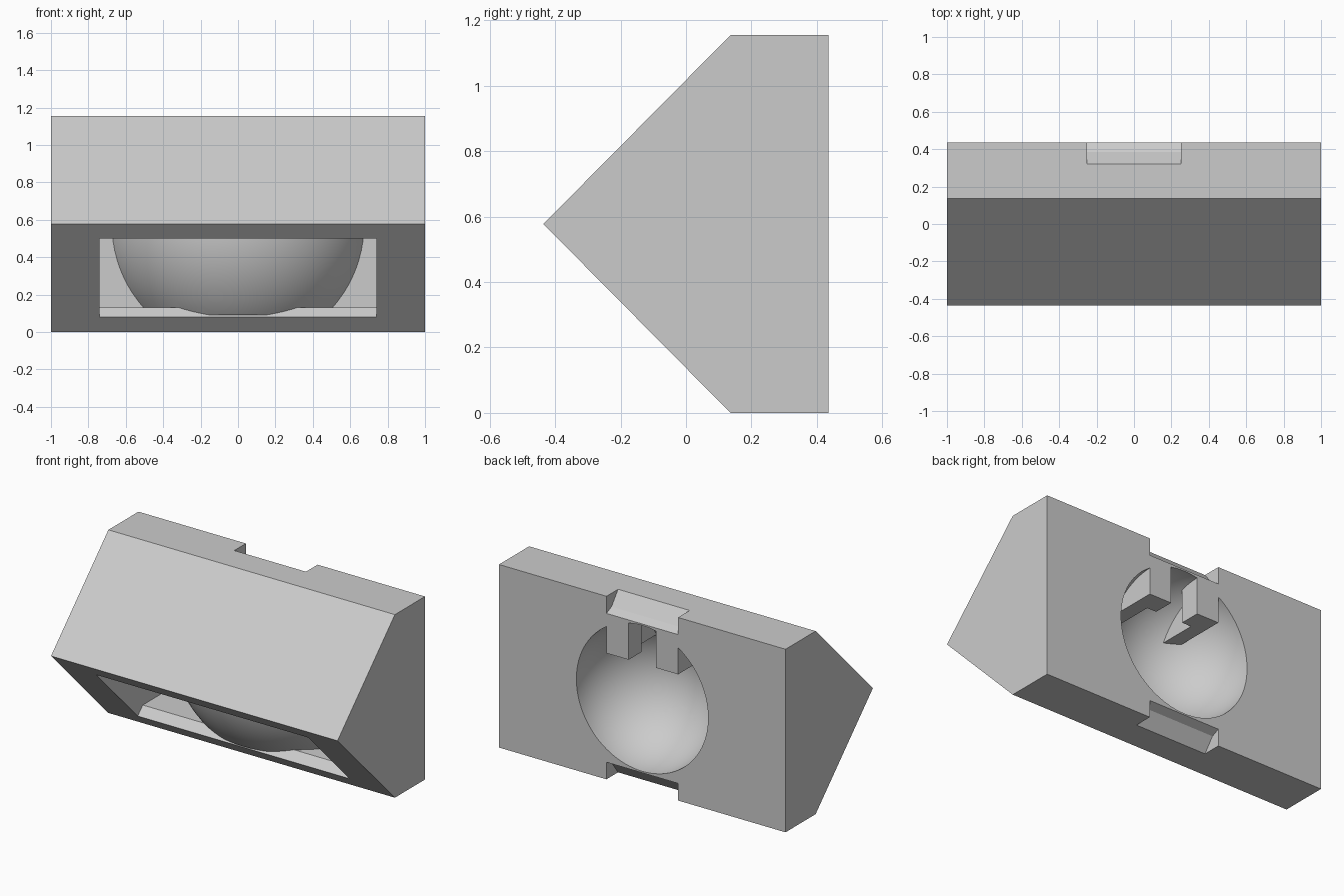
import bpy, bmesh, math
from mathutils import Vector

if "Cube" in bpy.data.objects:
    bpy.data.objects.remove(bpy.data.objects["Cube"])

grey = bpy.data.materials.new("light_grey")
grey.use_nodes = True
COLOUR = (0.6, 0.6, 0.6, 1)
grey.diffuse_color = COLOUR
grey.node_tree.nodes["Principled BSDF"].inputs["Base Color"].default_value = COLOUR

MID = 0.5775          # half height, the mirror plane of the wedge
TOP = 2 * MID
BACK = 0.436


def finish(bm, name):
    bmesh.ops.recalc_face_normals(bm, faces=bm.faces)
    mesh = bpy.data.meshes.new(name)
    bm.to_mesh(mesh)
    bm.free()
    mesh.materials.append(grey)
    obj = bpy.data.objects.new(name, mesh)
    bpy.context.collection.objects.link(obj)
    return obj


def prism(name, profile, half):
    """Extrude a (y, z) profile along x from -half to half."""
    bm = bmesh.new()
    face = bm.faces.new([bm.verts.new((-half, y, z)) for y, z in profile])
    out = bmesh.ops.extrude_face_region(bm, geom=[face])
    moved = [v for v in out["geom"] if isinstance(v, bmesh.types.BMVert)]
    bmesh.ops.translate(bm, verts=moved, vec=(2 * half, 0, 0))
    return finish(bm, name)


def block(name, half, y0, y1, z0, z1):
    return prism(name, [(y0, z0), (y1, z0), (y1, z1), (y0, z1)], half)


def ball(name, y, radius):
    bm = bmesh.new()
    bmesh.ops.create_uvsphere(bm, u_segments=96, v_segments=48, radius=radius)
    bmesh.ops.translate(bm, verts=bm.verts, vec=(0, y, MID))
    return finish(bm, name)


def combine(target, tool, operation):
    mod = target.modifiers.new("combine", "BOOLEAN")
    mod.operation = operation
    mod.solver = "EXACT"
    mod.object = tool
    bpy.context.view_layer.update()
    evaluated = target.evaluated_get(bpy.context.evaluated_depsgraph_get())
    mesh = bpy.data.meshes.new_from_object(evaluated)
    target.modifiers.remove(mod)
    target.data = mesh
    bpy.data.objects.remove(tool)


# Wedge body
body = prism("wedge_housing", [(-BACK, MID), (0.136, 0), (BACK, 0),
                               (BACK, TOP), (0.136, TOP)], 1)

# Hollow interior
combine(body, prism("cavity", [(-0.338, MID), (0.106, 0.13), (0.306, 0.13),
                               (0.306, TOP - 0.13), (0.106, TOP - 0.13)], 0.74), "DIFFERENCE")

# Window cut square through the lower slope
inward = Vector((0.712, 0.702))
low, high = Vector((0.057, 0.08)), Vector((-0.357, 0.5))
combine(body, prism("window", [low - inward * 0.1, low + inward * 0.09,
                               high + inward * 0.09, high - inward * 0.1], 0.74), "DIFFERENCE")

# Bulging bowl inside the housing, trimmed at the back, top and bottom
bowl = ball("bowl", 0.6, 0.736)
combine(bowl, block("trim", 0.9, -0.6, 0.38, 0.09, TOP - 0.09), "INTERSECT")
combine(body, bowl, "UNION")

# Round recess in the back, leaving a slotted hanger block at its top
hanger = block("hanger", 0.25, -0.1, 0.6, 0.796, 1.2)
combine(hanger, block("narrow_slot", 0.095, -0.2, 0.7, 0.7, 1.3), "DIFFERENCE")
combine(hanger, block("wide_slot", 0.16, -0.2, 0.306, 0.7, 1.3), "DIFFERENCE")
recess = ball("recess", BACK, 0.46)
combine(recess, hanger, "DIFFERENCE")
combine(body, recess, "DIFFERENCE")

# Blind round socket in the recess, aimed at the window
aim = Vector((0, -0.73, -0.67)).normalized()
bm = bmesh.new()
bmesh.ops.create_cone(bm, cap_ends=True, segments=64, radius1=0.12, radius2=0.12, depth=0.26)
turn = aim.to_track_quat("Z", "Y")
centre = Vector((0, BACK, MID)) + aim * 0.43
for v in bm.verts:
    v.co = turn @ v.co + centre
combine(body, finish(bm, "socket"), "DIFFERENCE")

# Clip notches on the top and bottom back edges
notch = [(0.282, 1.205), (0.32, TOP), (0.385, 1.07), (BACK, 1.047), (0.5, 1.047), (0.5, 1.205)]
combine(body, prism("top_notch", notch, 0.25), "DIFFERENCE")
combine(body, prism("bottom_notch", [(y, TOP - z) for y, z in notch], 0.25), "DIFFERENCE")

bpy.ops.object.select_all(action="DESELECT")
body.select_set(True)
bpy.context.view_layer.objects.active = body
bpy.ops.object.shade_smooth_by_angle(angle=math.radians(25))
